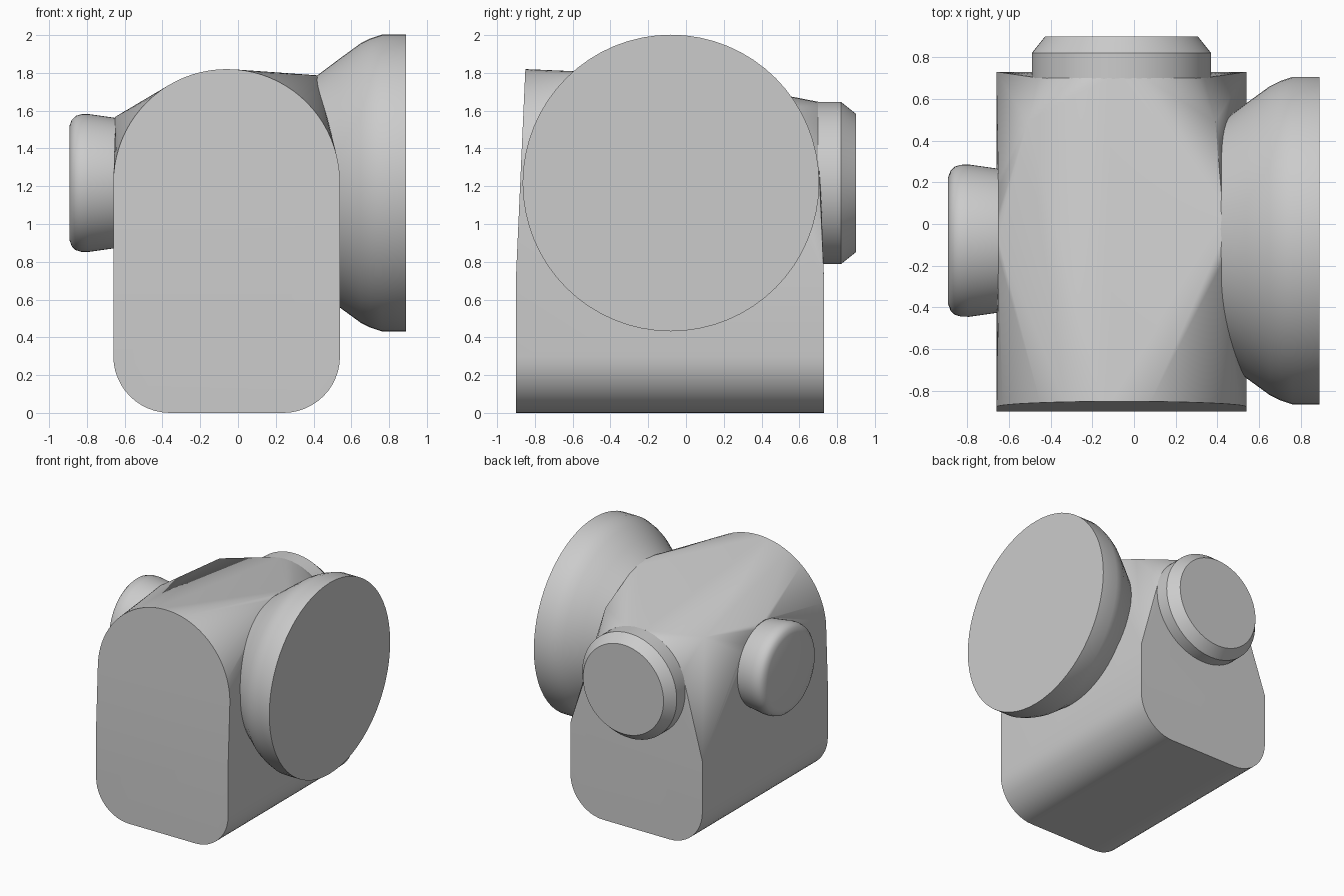
import bpy, bmesh
from math import sin, cos, pi, radians
from mathutils import Vector

if "Cube" in bpy.data.objects:
    bpy.data.objects.remove(bpy.data.objects["Cube"], do_unlink=True)

grey = bpy.data.materials.new("plain_grey")
grey.use_nodes = True
grey.diffuse_color = (0.6, 0.6, 0.6, 1)
grey.node_tree.nodes["Principled BSDF"].inputs["Base Color"].default_value = (0.6, 0.6, 0.6, 1)

CX, CY, CZ = -0.06, -0.08, 1.217      # shared axes of the knobs and flange
HALF = 0.6                            # half width of the body


def finish(bm, name, angle):
    bmesh.ops.recalc_face_normals(bm, faces=bm.faces)
    mesh = bpy.data.meshes.new(name)
    bm.to_mesh(mesh)
    bm.free()
    mesh.materials.append(grey)
    obj = bpy.data.objects.new(name, mesh)
    bpy.context.collection.objects.link(obj)
    bpy.ops.object.select_all(action='DESELECT')
    obj.select_set(True)
    bpy.context.view_layer.objects.active = obj
    bpy.ops.object.shade_smooth_by_angle(angle=radians(angle))
    return obj


def ring(axis, pos, radius, count):
    """Circle of points around the x or y axis at the shared height."""
    pts = []
    for i in range(count):
        a = 2 * pi * i / count
        u, v = radius * cos(a), CZ + radius * sin(a)
        pts.append(Vector((pos, CY + u, v) if axis == 'x' else (CX + u, pos, v)))
    return pts


def turned(name, axis, profile, count=64, angle=30):
    """Closed turned part from (position, radius) pairs."""
    bm = bmesh.new()
    rings = [[bm.verts.new(p) for p in ring(axis, pos, r, count)] for pos, r in profile]
    for a, b in zip(rings, rings[1:]):
        for i in range(count):
            j = (i + 1) % count
            bm.faces.new((a[i], a[j], b[j], b[i]))
    bm.faces.new(rings[0])
    bm.faces.new(rings[-1])
    return finish(bm, name, angle)


# Body: a rounded lower block blended into the arch and the round openings
pts = []
corner = 0.3
for side in (-1, 1):
    for y in (-0.9, 0.73):
        pts.append(Vector((CX + side * HALF, y, 0.72)))
        for i in range(13):
            a = pi / 2 * i / 12
            x = CX + side * (HALF - corner + corner * cos(a))
            pts.append(Vector((x, y, corner - corner * sin(a))))
    pts.append(Vector((CX + side * 0.45, 0.49, 1.61)))      # rear shoulders
for i in range(41):                                         # front arch
    a = pi * i / 40
    z = CZ + 0.603 * sin(a)
    pts.append(Vector((CX + HALF * cos(a), -0.9 + 0.045 * (z - 0.72), z)))
pts += ring('x', -0.65, 0.35, 32)
pts += ring('x', 0.42, 0.57, 32)
pts += ring('y', 0.70, 0.43, 48)

bm = bmesh.new()
for p in pts:
    bm.verts.new(p)
hull = bmesh.ops.convex_hull(bm, input=bm.verts)
loose = {v for v in hull["geom_interior"] + hull["geom_unused"]
         if isinstance(v, bmesh.types.BMVert)}
bmesh.ops.delete(bm, geom=list(loose), context='VERTS')
bmesh.ops.dissolve_limit(bm, angle_limit=radians(0.3), verts=bm.verts, edges=bm.edges)
finish(bm, "body", 30)

# Large flange on the left side, flaring outward
turned("side_flange", 'x', [(0.35, 0.52), (0.42, 0.57), (0.54, 0.66), (0.65, 0.74),
                            (0.70, 0.765), (0.76, 0.785), (0.89, 0.785)])

# Small knob on the right side with a rounded rim
turned("side_knob", 'x', [(-0.60, 0.335), (-0.65, 0.345), (-0.79, 0.365), (-0.83, 0.364),
                          (-0.86, 0.355), (-0.88, 0.335), (-0.893, 0.30)], angle=50)

# Rear knob with a chamfered rim
turned("rear_knob", 'y', [(0.60, 0.43), (0.82, 0.43), (0.90, 0.366)])
